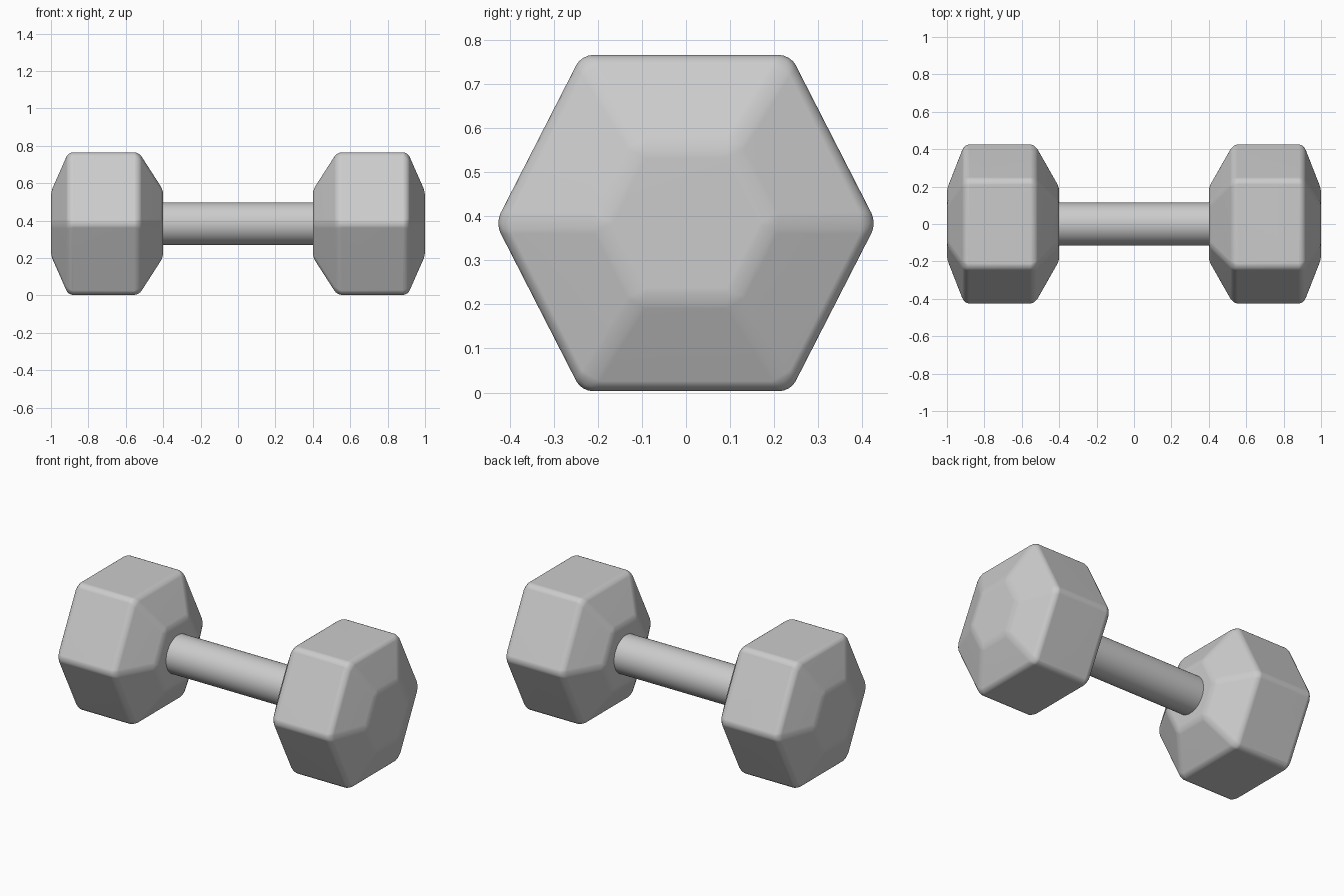
import bpy, bmesh, math

cube = bpy.data.objects.get("Cube")
if cube:
    bpy.data.objects.remove(cube, do_unlink=True)

CENTRE_Z = 0.384
HEX = [(0.432, 0), (0.237, 0.381), (-0.237, 0.381),
       (-0.432, 0), (-0.237, -0.381), (0.237, -0.381)]

grey = bpy.data.materials.new("light grey")
grey.use_nodes = True
colour = (0.6, 0.6, 0.6, 1)
grey.diffuse_color = colour
grey.node_tree.nodes["Principled BSDF"].inputs["Base Color"].default_value = colour


def add_mesh(name, bm, angle):
    bmesh.ops.recalc_face_normals(bm, faces=bm.faces)
    mesh = bpy.data.meshes.new(name)
    bm.to_mesh(mesh)
    bm.free()
    mesh.materials.append(grey)
    obj = bpy.data.objects.new(name, mesh)
    bpy.context.collection.objects.link(obj)
    bpy.ops.object.select_all(action='DESELECT')
    obj.select_set(True)
    bpy.context.view_layer.objects.active = obj
    bpy.ops.object.shade_smooth_by_angle(angle=math.radians(angle))
    return obj


def weight_head(name, side):
    # Hexagonal rings lofted along x, tapering at both ends
    bm = bmesh.new()
    rings = []
    for x, scale in [(0.4, 0.47), (0.53, 1), (0.907, 1), (1, 0.45)]:
        rings.append([bm.verts.new((side * x, y * scale, CENTRE_Z + z * scale))
                      for y, z in HEX])
    for a, b in zip(rings, rings[1:]):
        for i in range(6):
            j = (i + 1) % 6
            bm.faces.new((a[i], a[j], b[j], b[i]))
    bm.faces.new(rings[0])
    bm.faces.new(rings[-1])
    head = add_mesh(name, bm, 60)

    # Softly rounded edges
    bevel = head.modifiers.new("rounded edges", 'BEVEL')
    bevel.width = 0.025
    bevel.segments = 4
    bevel.limit_method = 'NONE'
    normals = head.modifiers.new("smooth facets", 'WEIGHTED_NORMAL')
    normals.keep_sharp = True


weight_head("left_weight", 1)
weight_head("right_weight", -1)

# Round grip running into both weights
bm = bmesh.new()
bmesh.ops.create_cone(bm, cap_ends=True, segments=48, radius1=0.114,
                      radius2=0.114, depth=0.84)
handle = add_mesh("handle", bm, 40)
handle.rotation_euler.y = math.pi / 2
handle.location.z = CENTRE_Z
